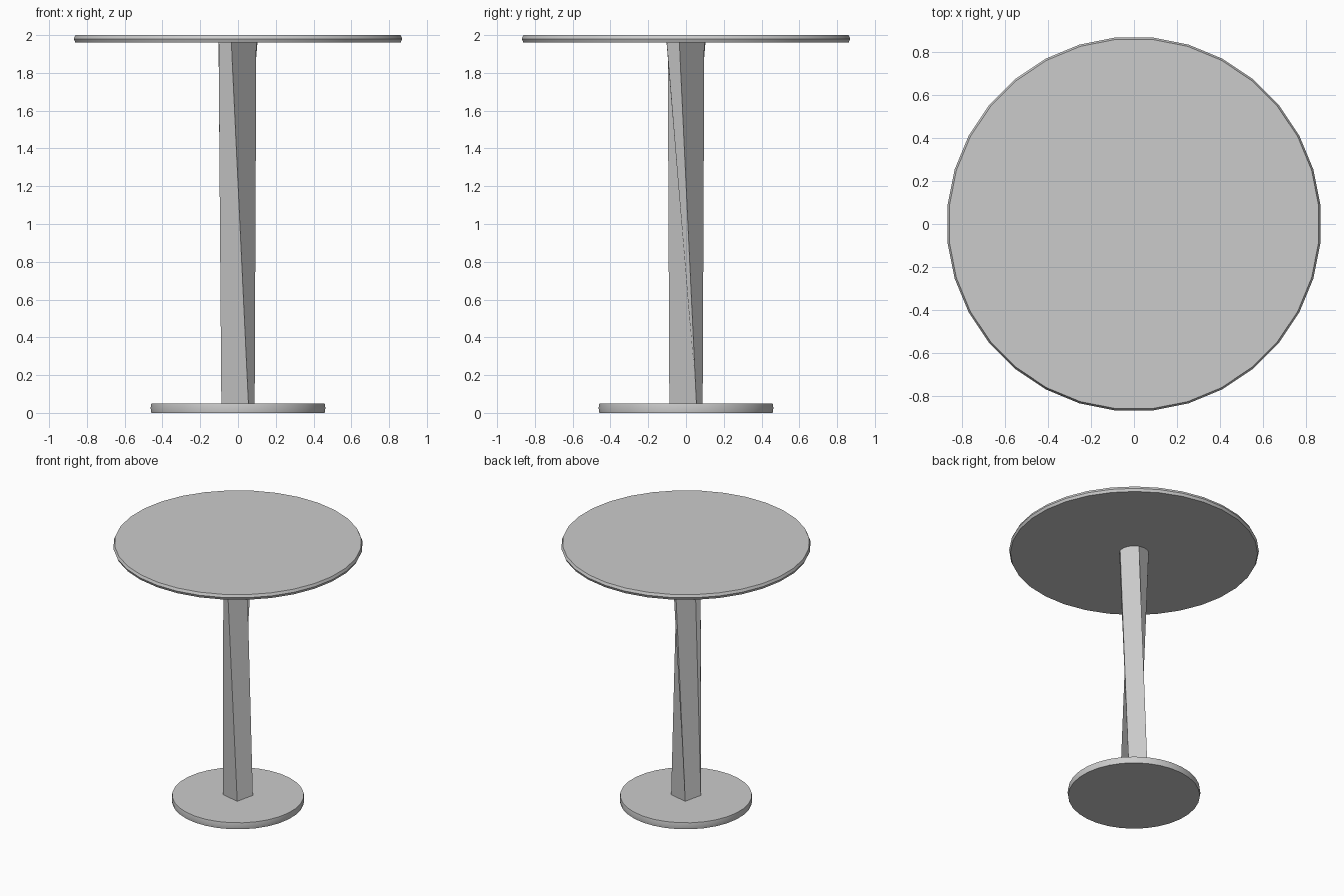
import bpy
from math import radians, cos, sin
from mathutils import Vector

if "Cube" in bpy.data.objects:
    bpy.data.objects.remove(bpy.data.objects["Cube"])

SEG = 32


def polar(r, deg, z):
    return (r * cos(radians(deg)), r * sin(radians(deg)), z)


def make_object(name, verts, faces):
    mesh = bpy.data.meshes.new(name)
    mesh.from_pydata(verts, [], faces)
    mesh.update()
    obj = bpy.data.objects.new(name, mesh)
    bpy.context.collection.objects.link(obj)
    return obj


def make_disc(name, rings):
    """Loft (radius, z) rings into a capped disc with a slightly bulged rim."""
    step = 360 / SEG
    verts = [polar(r, (i + 0.5) * step, z) for r, z in rings for i in range(SEG)]
    faces = [list(reversed(range(SEG))),
             list(range(SEG * (len(rings) - 1), SEG * len(rings)))]
    for k in range(len(rings) - 1):
        for i in range(SEG):
            j = (i + 1) % SEG
            faces.append((k * SEG + i, k * SEG + j, (k + 1) * SEG + j, (k + 1) * SEG + i))
    obj = make_object(name, verts, faces)
    bpy.context.view_layer.objects.active = obj
    obj.select_set(True)
    bpy.ops.object.shade_smooth_by_angle(angle=radians(40))
    obj.select_set(False)


# Round top and foot plates
make_disc("table_top", [(0.865, 1.96), (0.874, 1.98), (0.865, 2.0)])
make_disc("foot_plate", [(0.461, 0.0), (0.465, 0.025), (0.461, 0.05)])

# Column: square foot twisting into a round head, one broad facet per side
ARC = SEG // 4
verts = [polar(0.104, -148 + 90 * k, 0.05) for k in range(4)]
verts += [polar(0.103, -200 + 360 / SEG * i, 1.96) for i in range(SEG)]
faces, normals = [], []
for k in range(4):
    a, b = k, (k + 1) % 4
    top = [4 + (k * ARC + i) % SEG for i in range(ARC + 1)]
    if k == 0:  # front facet fans out from its left foot corner
        side = [(a, b, top[-1])]
        hub = a
    else:
        side = [(a, b, top[0])]
        hub = b
    side += [(hub, top[i + 1], top[i]) for i in range(ARC)]
    faces += side
    u = Vector(verts[b]) - Vector(verts[top[0]])
    v = Vector(verts[top[-1]]) - Vector(verts[a])
    normals += [u.cross(v).normalized()] * (3 * len(side))
column = make_object("twisted_column", verts, faces)
column.data.normals_split_custom_set(normals)
